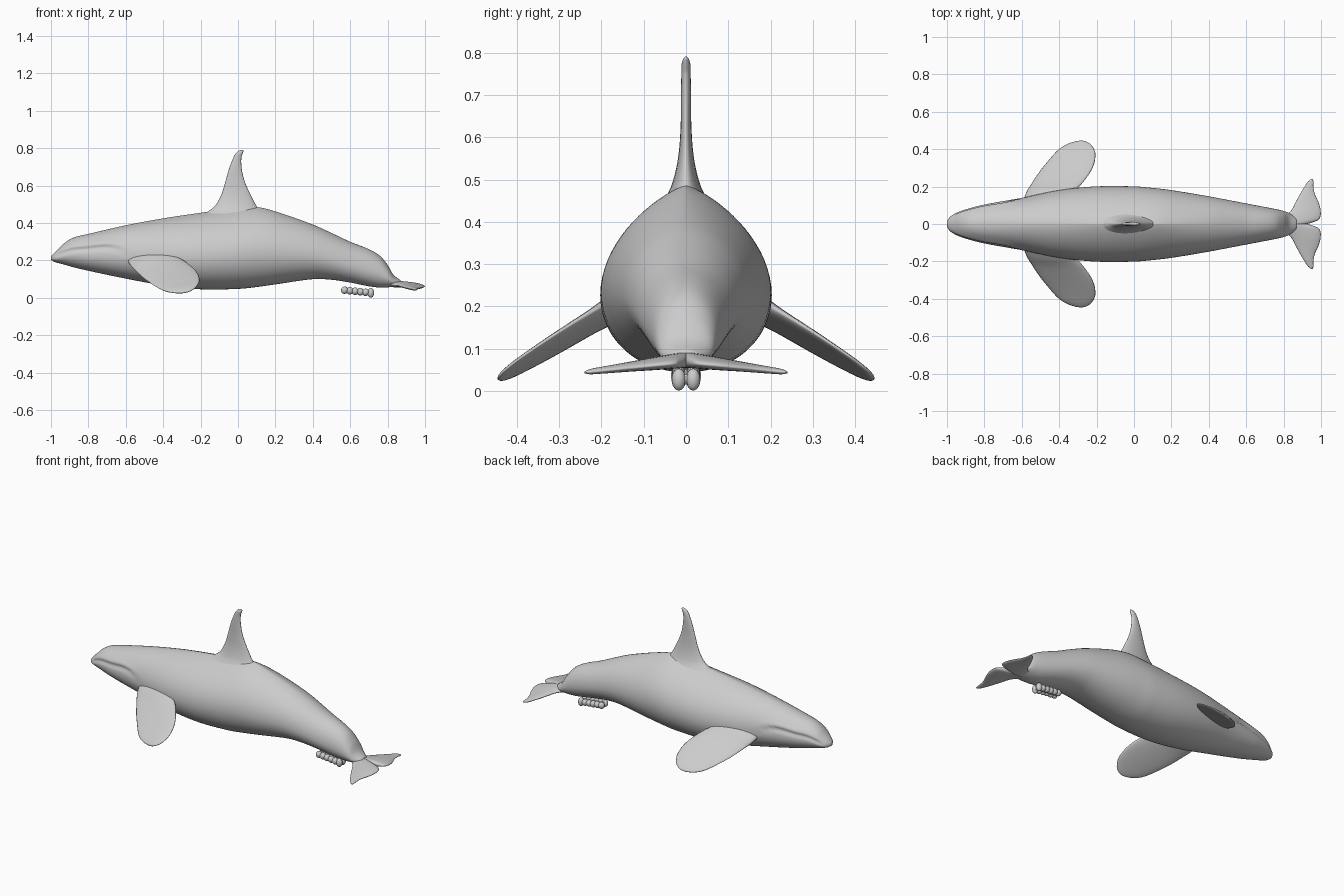
import bpy, bmesh, math
from math import sin, cos, pi
from mathutils import Vector

if "Cube" in bpy.data.objects:
    bpy.data.objects.remove(bpy.data.objects["Cube"])


def sample(table, steps):
    """Smooth interpolation through the rows of a table (non-uniform cubic Hermite)."""
    def slope(i, k):
        a, b = table[max(i - 1, 0)], table[min(i + 1, len(table) - 1)]
        return (b[k] - a[k]) / (b[0] - a[0])
    out = []
    for i in range(len(table) - 1):
        p, q = table[i], table[i + 1]
        h = q[0] - p[0]
        for s in range(steps):
            t = s / steps
            row = [p[0] + h * t]
            for k in range(1, len(p)):
                row.append((2*t**3 - 3*t*t + 1) * p[k] + (t**3 - 2*t*t + t) * h * slope(i, k)
                           + (3*t*t - 2*t**3) * q[k] + (t**3 - t*t) * h * slope(i + 1, k))
            out.append(row)
    return out + [list(table[-1])]


def loft(name, rings, mirror=False):
    """Skin a list of closed rings and cap the ends."""
    bm = bmesh.new()
    vs = [[bm.verts.new(p) for p in r] for r in rings]
    n = len(rings[0])
    for a, b in zip(vs, vs[1:]):
        for j in range(n):
            bm.faces.new((a[j], a[(j + 1) % n], b[(j + 1) % n], b[j]))
    bm.faces.new(vs[0])
    bm.faces.new(vs[-1])
    bmesh.ops.recalc_face_normals(bm, faces=bm.faces)
    me = bpy.data.meshes.new(name)
    bm.to_mesh(me)
    bm.free()
    me.shade_smooth()
    ob = bpy.data.objects.new(name, me)
    bpy.context.collection.objects.link(ob)
    if mirror:
        m = ob.modifiers.new("mirror", "MIRROR")
        m.use_axis = (False, True, False)
        m.use_mirror_merge = False
    return ob


def blade(center, along, across, n=28):
    """Flat lens-shaped ring from a centre and two half-axis vectors."""
    c, u, v = Vector(center), Vector(along), Vector(across)
    return [c + u * cos(2*pi*j/n) + v * sin(2*pi*j/n) for j in range(n)]


# Body: x, top z, bottom z, half width, upper sharpness
body = [(-1.0, .222, .203, .014, 1), (-.985, .238, .194, .038, 1), (-.96, .262, .186, .055, 1),
        (-.93, .292, .178, .068, 1), (-.88, .322, .164, .084, 1), (-.8, .342, .145, .104, 1),
        (-.6, .388, .103, .14, 1.15), (-.4, .425, .067, .181, 1.3), (-.2, .455, .046, .201, 1.5),
        (0, .482, .048, .201, 1.65), (.1, .486, .058, .193, 1.6), (.2, .462, .072, .181, 1.4),
        (.4, .392, .1, .148, 1.15), (.5, .347, .097, .129, 1.05), (.6, .3, .082, .11, 1),
        (.7, .26, .062, .091, 1), (.76, .224, .055, .079, 1), (.8, .176, .056, .07, 1),
        (.83, .125, .06, .058, 1), (.87, .094, .064, .03, 1)]
mouth = sample([(-1, .212), (-.9, .252), (-.8, .262), (-.7, .272), (-.64, .258), (-.59, .225)], 20)


def mouth_z(x):
    return min(mouth, key=lambda r: abs(r[0] - x))[1]


rings = []
for x, top, bot, w, p in sample(body, 6):
    mid = bot + (top - bot) * .43
    fade = max(0, min(1, (x + 1) / .05, (-.58 - x) / .08))
    ring = []
    for j in range(80):
        a = 2 * pi * j / 80
        s, c = sin(a), cos(a)
        z = mid + s * ((top - mid) if s > 0 else (mid - bot))
        y = w * math.copysign(abs(c) ** (p if s > 0 else .95), c)
        # Mouth crease with a soft upper lip
        d = z - mouth_z(x)
        y *= 1 + fade * (.06 * math.exp(-((d - .022) / .018) ** 2)
                         - .09 * math.exp(-(d / .011) ** 2))
        ring.append((x, y, z))
    rings.append(ring)
loft("body", rings)

# Dorsal fin: z, leading x, trailing x, half thickness
dorsal = [(.42, -.22, .16, .075), (.455, -.17, .13, .05), (.49, -.125, .1, .033),
          (.55, -.09, .068, .019), (.62, -.068, .037, .013), (.69, -.048, .02, .012),
          (.75, -.025, .018, .011), (.775, -.01, .026, .010), (.787, .005, .029, .006),
          (.791, .014, .024, .002)]
loft("dorsal_fin", [blade(((a + b) / 2, 0, z), ((b - a) / 2, 0, 0), (0, t, 0))
                    for z, a, b, t in sample(dorsal, 5)])

# Pectoral fins: y, leading x, trailing x, half thickness; leading edge hangs lower
pectoral = [(.1, -.6, -.34, .035), (.17, -.575, -.32, .028), (.22, -.545, -.275, .02),
            (.28, -.505, -.232, .016), (.33, -.465, -.211, .014), (.38, -.422, -.207, .012),
            (.41, -.388, -.219, .011), (.43, -.35, -.236, .009), (.441, -.315, -.257, .006),
            (.445, -.292, -.272, .002)]
rings = []
for y, a, b, t in sample(pectoral, 5):
    h = (b - a) / 2
    z = .178 - .61 * (y - .2)
    rings.append(blade(((a + b) / 2, y, z), (h, 0, h * .17), (0, t * .5, t * .85)))
loft("pectoral_fin", rings, mirror=True)

# Tail flukes: y, leading x, trailing x, half thickness
fluke = [(0, .76, .925, .018), (.008, .765, .953, .018), (.025, .785, .99, .017),
         (.07, .838, .998, .015), (.12, .866, .985, .012), (.16, .888, .967, .01),
         (.2, .912, .959, .008), (.228, .931, .959, .006), (.24, .946, .956, .002)]
rings = []
for y, a, b, t in sample(fluke, 5):
    h = (b - a) / 2
    rings.append(blade(((a + b) / 2, y, .074 - .03 * y / .24), (h, 0, -h * .06), (0, 0, t)))
loft("tail_fluke", rings, mirror=True)

# Small beaded strip under the tail
loft("strip_core", [blade((x, 0, .043 - .1 * (x - .56)), (0, .02, 0), (0, 0, .012), 16)
                    for x in (.565, .6, .65, .7, .718)])
for side in (-1, 1):
    for i in range(6):
        x = .57 + i * .028
        bpy.ops.mesh.primitive_uv_sphere_add(segments=16, ring_count=10, radius=1,
                                             location=(x, side * .017, .042 - .1 * (x - .56)))
        bead = bpy.context.object
        bead.name = "strip_bead"
        bead.scale = (.019, .018, .02) if i < 5 else (.018, .017, .026)
        bpy.ops.object.shade_smooth()
